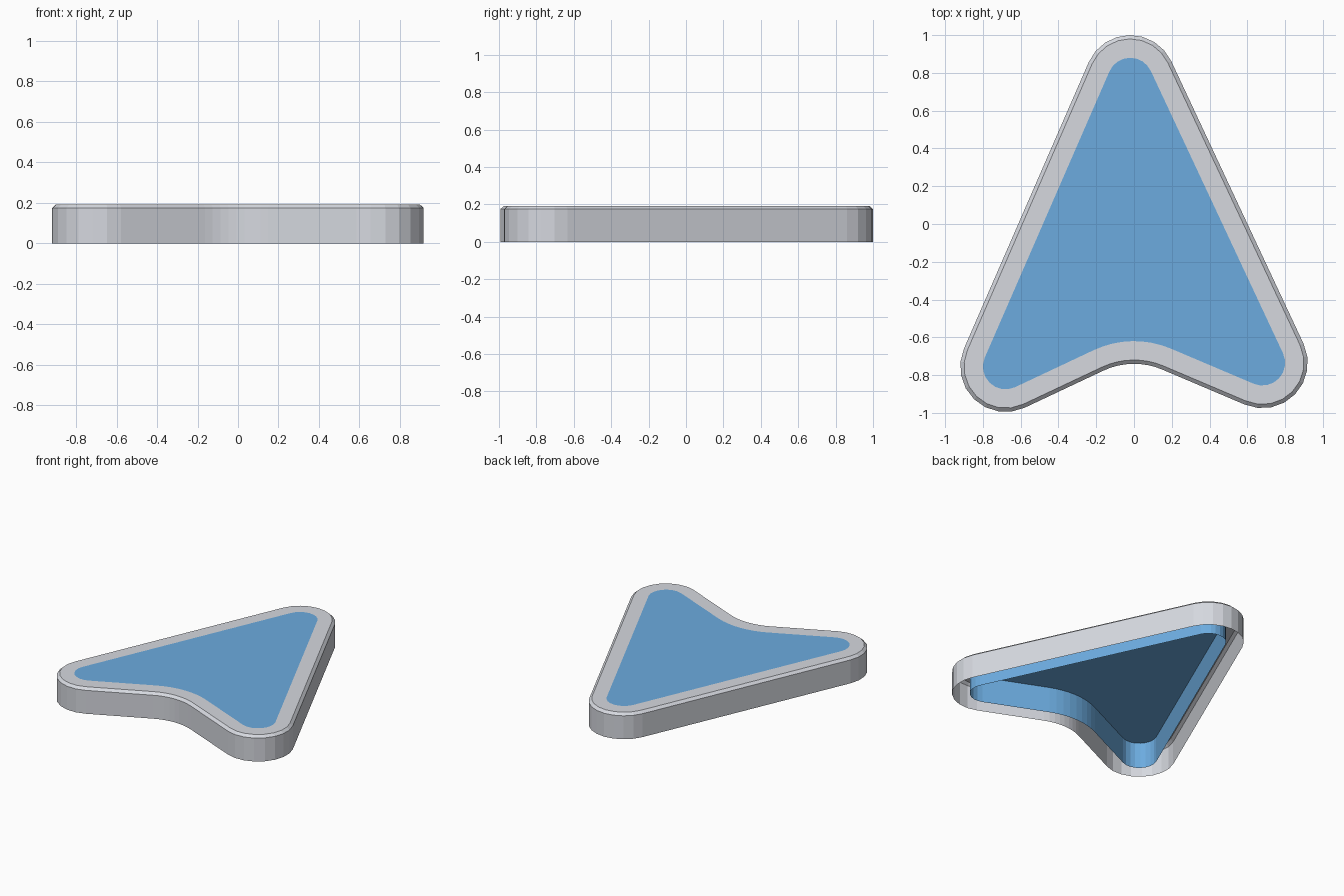
import bpy, bmesh
from math import acos, atan2, cos, sin, hypot, tau

if "Cube" in bpy.data.objects:
    bpy.data.objects.remove(bpy.data.objects["Cube"])

TOP, EDGE = 0.193, 0.175
# rounded corners, counterclockwise: x, y, signed radius (negative = concave notch)
CORNERS = [(-0.02, 0.76, 0.24), (-0.68, -0.755, 0.24),
           (0.0, -1.12, -0.38), (0.68, -0.735, 0.24)]
STEPS = 8


def outline(inset, z):
    """Arrowhead outline made of arcs joined by tangent lines, moved inward by inset."""
    n = len(CORNERS)
    normals = []
    for i in range(n):
        (ax, ay, ar), (bx, by, br) = CORNERS[i], CORNERS[(i + 1) % n]
        dx, dy = bx - ax, by - ay
        normals.append(atan2(dy, dx) - acos((ar - br) / hypot(dx, dy)))
    pts = []
    for i, (x, y, r) in enumerate(CORNERS):
        a0 = normals[i - 1]
        turn = (normals[i] - a0) % tau
        if r < 0:
            turn -= tau
        for k in range(STEPS + 1):
            a = a0 + turn * k / STEPS
            pts.append((x + (r - inset) * cos(a), y + (r - inset) * sin(a), z))
    return pts


def material(name, rgb):
    m = bpy.data.materials.new(name)
    m.diffuse_color = (*rgb, 1)
    m.use_nodes = True
    m.node_tree.nodes["Principled BSDF"].inputs["Base Color"].default_value = m.diffuse_color
    return m


def shell(name, loops, mat, cap=False):
    """Bridge successive outlines into a single sheet, optionally capped at the end."""
    bm = bmesh.new()
    rows = [[bm.verts.new(p) for p in loop] for loop in loops]
    for lo, hi in zip(rows, rows[1:]):
        for i in range(len(lo)):
            j = (i + 1) % len(lo)
            bm.faces.new((lo[i], lo[j], hi[j], hi[i]))
    if cap:
        bm.faces.new(rows[-1])
    me = bpy.data.meshes.new(name)
    bm.to_mesh(me)
    bm.free()
    me.materials.append(mat)
    ob = bpy.data.objects.new(name, me)
    bpy.context.collection.objects.link(ob)
    return ob


grey = material("light grey", (0.67, 0.69, 0.74))
blue = material("sky blue", (0.15, 0.41, 0.74))

# outer casing: wall, chamfer and flat top rim, open underneath
shell("outer_casing", [outline(0, 0), outline(0, EDGE),
                       outline(0.02, TOP), outline(0.12, TOP)], grey)
# blue inner body: wall and flush top plate, open underneath
shell("inner_panel", [outline(0.12, 0), outline(0.12, TOP)], blue, cap=True)
